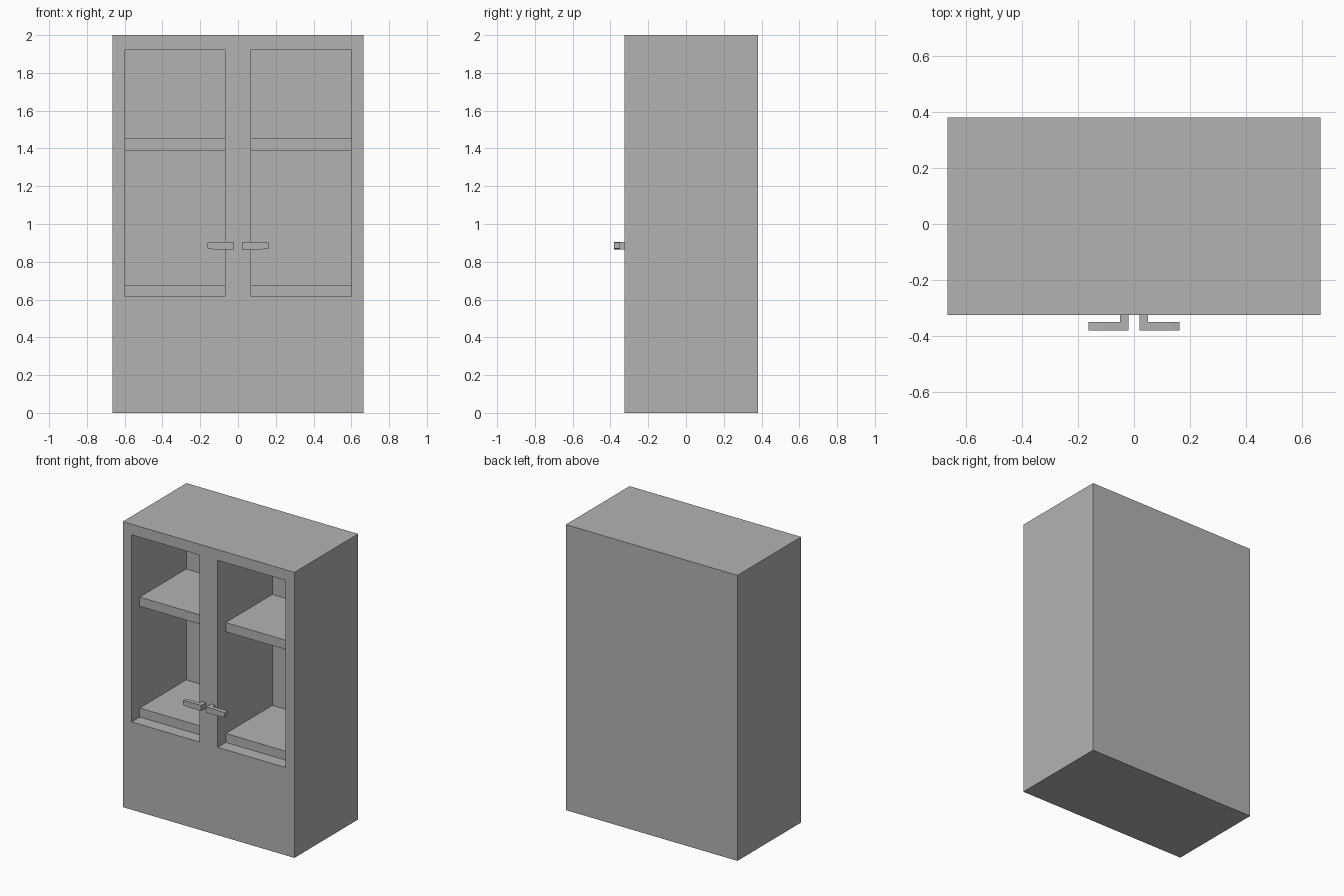
import bpy
import bmesh
from mathutils import Vector

cube = bpy.data.objects.get("Cube")
if cube:
    bpy.data.objects.remove(cube, do_unlink=True)

# Main dimensions
HALF_W, FRONT, BACK, TOP = 0.665, -0.325, 0.38, 2.0
IN, OUT, LOW, HIGH = 0.07, 0.597, 0.615, 1.925   # each front opening
DEPTH = 0.605                                    # depth of each compartment
SHELF_FRONT = FRONT + 0.09

grey = bpy.data.materials.new("plain_grey")
grey.use_nodes = True
grey.diffuse_color = (0.45, 0.45, 0.45, 1)
grey.node_tree.nodes["Principled BSDF"].inputs["Base Color"].default_value = grey.diffuse_color


def finish(bm, name):
    bmesh.ops.recalc_face_normals(bm, faces=bm.faces)
    mesh = bpy.data.meshes.new(name)
    bm.to_mesh(mesh)
    bm.free()
    mesh.materials.append(grey)
    obj = bpy.data.objects.new(name, mesh)
    bpy.context.collection.objects.link(obj)
    return obj


def add_box(bm, low, high):
    low, high = Vector(low), Vector(high)
    verts = bmesh.ops.create_cube(bm, size=1)["verts"]
    for v in verts:
        v.co = (low + high) / 2 + v.co * (high - low)


def side_name(side):
    return "left" if side > 0 else "right"


# Cabinet body: slice the block, then push both openings inward
bm = bmesh.new()
add_box(bm, (-HALF_W, FRONT, 0), (HALF_W, BACK, TOP))
cuts = [((x, 0, 0), (1, 0, 0)) for x in (-OUT, -IN, IN, OUT)]
cuts += [((0, 0, z), (0, 0, 1)) for z in (LOW, HIGH)]
for point, normal in cuts:
    bmesh.ops.bisect_plane(bm, geom=bm.verts[:] + bm.edges[:] + bm.faces[:],
                           plane_co=point, plane_no=normal)
bm.normal_update()
openings = []
for f in bm.faces:
    c = f.calc_center_median()
    if f.normal.y < -0.9 and IN < abs(c.x) < OUT and LOW < c.z < HIGH:
        openings.append(f)
pushed = bmesh.ops.extrude_face_region(bm, geom=openings)["geom"]
bmesh.ops.translate(bm, vec=(0, DEPTH, 0),
                    verts=[v for v in pushed if isinstance(v, bmesh.types.BMVert)])
leftover = [f for f in openings if f.is_valid]
if leftover:
    bmesh.ops.delete(bm, geom=leftover, context="FACES_ONLY")
finish(bm, "cabinet_body")

for side in (1, -1):
    x0, x1 = sorted((side * IN, side * OUT))

    # Shelves, set back from the front
    for level, bottom, top in (("lower", LOW, 0.678), ("upper", 1.39, 1.455)):
        bm = bmesh.new()
        add_box(bm, (x0, SHELF_FRONT, bottom), (x1, FRONT + DEPTH, top))
        finish(bm, f"{level}_shelf_{side_name(side)}")

    # Handle: post plus a bar with a tapered outer end
    bm = bmesh.new()
    p0, p1 = sorted((side * 0.02, side * 0.05))
    add_box(bm, (p0, -0.35, 0.866), (p1, FRONT, 0.906))
    profile = [(0.02, 0.866), (0.13, 0.866), (0.162, 0.871),
               (0.162, 0.901), (0.13, 0.906), (0.02, 0.906)]
    bar = bm.faces.new([bm.verts.new((side * x, -0.38, z)) for x, z in profile])
    grown = bmesh.ops.extrude_face_region(bm, geom=[bar], use_keep_orig=True)["geom"]
    bmesh.ops.translate(bm, vec=(0, 0.03, 0),
                        verts=[v for v in grown if isinstance(v, bmesh.types.BMVert)])
    finish(bm, f"handle_{side_name(side)}")
